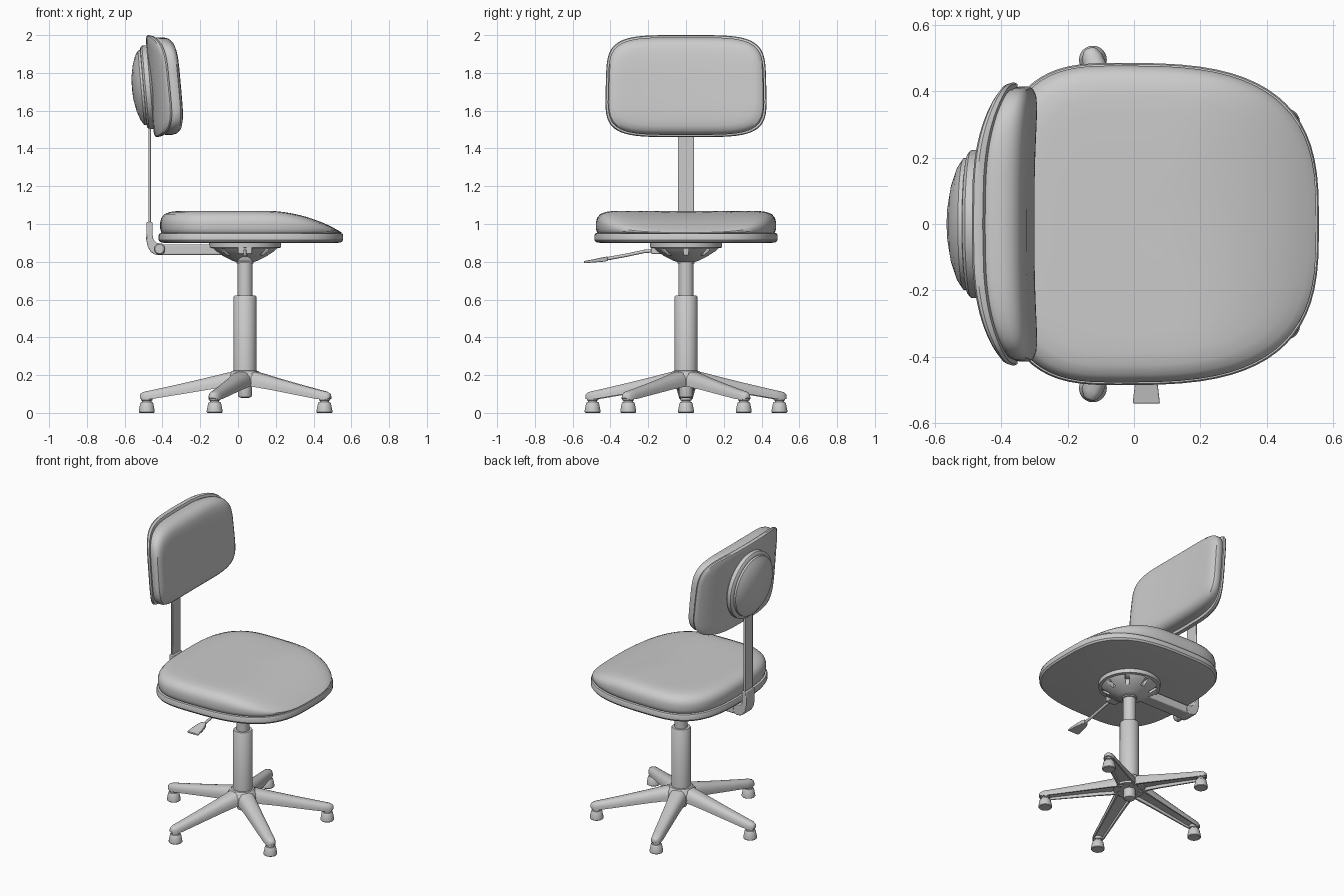
import bpy, bmesh
from math import sin, cos, pi, radians
from mathutils import Matrix, Vector

if "Cube" in bpy.data.objects:
    bpy.data.objects.remove(bpy.data.objects["Cube"])

CX = 0.037  # column centre in x


def make(name, bm, angle=35):
    bmesh.ops.recalc_face_normals(bm, faces=bm.faces)
    me = bpy.data.meshes.new(name)
    bm.to_mesh(me)
    bm.free()
    ob = bpy.data.objects.new(name, me)
    bpy.context.collection.objects.link(ob)
    bpy.ops.object.select_all(action='DESELECT')
    ob.select_set(True)
    bpy.context.view_layer.objects.active = ob
    bpy.ops.object.shade_smooth_by_angle(angle=radians(angle))
    return ob


def loft(name, rings, angle=35):
    """Skin closed rings of equal point count and cap both ends."""
    bm = bmesh.new()
    vs = [[bm.verts.new(p) for p in r] for r in rings]
    n = len(vs[0])
    for a, b in zip(vs, vs[1:]):
        for i in range(n):
            bm.faces.new((a[i], a[(i + 1) % n], b[(i + 1) % n], b[i]))
    bm.faces.new(vs[0])
    bm.faces.new(vs[-1])
    return make(name, bm, angle)


def lathe(name, profile, x=CX, y=0, n=32, angle=35):
    return loft(name, [[(x + r * cos(2 * pi * i / n), y + r * sin(2 * pi * i / n), z)
                        for i in range(n)] for r, z in profile], angle)


def prism(name, profile, y0, y1):
    return loft(name, [[(x, y, z) for x, z in profile] for y in (y0, y1)])


def superellipse(a0, a1, b, p, n=72):
    """Outline with separate negative/positive half lengths in u."""
    pts = []
    for i in range(n):
        c, s = cos(2 * pi * i / n), sin(2 * pi * i / n)
        u = abs(c) ** (2 / p) * (a1 if c > 0 else -a0)
        v = abs(s) ** (2 / p) * (b if s > 0 else -b)
        pts.append((u, v))
    return pts


def bevel(ob, w, seg=2):
    m = ob.modifiers.new("bevel", 'BEVEL')
    m.width, m.segments, m.limit_method = w, seg, 'ANGLE'


# Seat: flat shell with lip, cushion with a drooping front edge
def seat_ring(inset, z, s=1):
    ring = []
    for u, v in superellipse((.37 - inset) * s, (.607 - inset) * s, (.485 - inset) * s, 3):
        x = u - .05
        k = max(0, (z - .95) / .12)
        ring.append((x, v, z - .095 * k * (max(0, x - .14) / .38) ** 2))
    return ring


loft("seat_shell", [seat_ring(*r) for r in (
    (.03, .90), (.008, .904), (0, .915), (0, .94), (.004, .95), (.02, .953))])
loft("seat_cushion", [seat_ring(*r) for r in (
    (.03, .94), (.014, .955), (.008, .975), (.008, 1.01), (.014, 1.032), (.03, 1.052),
    (.06, 1.064), (.10, 1.069), (.10, 1.07, .85), (.10, 1.07, .6), (.10, 1.07, .3), (.10, 1.07, .03))])


# Backrest: wrapped shell, cushion and round rear cover
def back_ring(inset, w, s=1):
    ring = []
    for u, v in superellipse((.425 - inset) * s, (.425 - inset) * s, (.27 - inset) * s, 4.5):
        u *= 1 - .06 * v
        wrap = (abs(u) / .42) ** 3 * (.085 - .06 * min(1, max(0, w / .15)))
        ring.append((-.467 - .085 * v + wrap + w, u, 1.73 + v))
    return ring


loft("backrest_shell", [back_ring(*r) for r in (
    (.03, 0, .03), (.03, 0, .4), (.03, 0, .7), (.03, 0, .9), (.02, .0),
    (.004, .006), (0, .016), (.004, .034), (.02, .04))])
loft("backrest_cushion", [back_ring(*r) for r in (
    (.03, .03), (.018, .042), (.012, .06), (.012, .095), (.018, .118), (.035, .138),
    (.06, .148), (.09, .152), (.09, .155, .8), (.09, .156, .5), (.09, .156, .25), (.09, .156, .03))])
cover = lathe("backrest_cover", [(.2, .02), (.222, 0), (.222, -.025), (.212, -.034), (.2, -.036),
                                 (.198, -.048), (.17, -.066), (.12, -.083), (.06, -.094), (.004, -.097)],
              x=0, n=48)
cover.data.transform(Matrix.Translation((-.465, 0, 1.725)) @ Matrix.Rotation(radians(-5), 4, 'Y')
                     @ Matrix.Rotation(radians(90), 4, 'Y'))

# Back support: post, bent bracket, arm and pivot knob
post = prism("back_post", [(-.475, .9), (-.46, .9), (-.46, 1.6), (-.475, 1.6)], -.042, .042)
bevel(post, .004)
bracket = prism("back_bracket", [
    (-.484, 1.01), (-.486, .92), (-.478, .88), (-.462, .852), (-.44, .838), (-.41, .835),
    (-.388, .85), (-.385, .872), (-.40, .893), (-.43, .9), (-.447, .915), (-.452, .94),
    (-.452, 1.01)], -.047, .047)
bevel(bracket, .005)
arm = prism("support_arm", [(-.42, .837), (0, .837), (0, .892), (-.42, .892)], -.042, .042)
bevel(arm, .006)
knob = lathe("pivot_knob", [(.02, .03), (.02, .055), (.03, .056), (.03, .085), (.024, .092)], x=0, n=24)
knob.data.transform(Matrix.Translation((-.415, 0, .868)) @ Matrix.Rotation(radians(90), 4, 'X'))

# Under-seat housing with slots around the bowl
housing = lathe("seat_housing", [
    (.03, .80), (.05, .80), (.072, .808), (.115, .83), (.155, .855), (.172, .872),
    (.19, .875), (.192, .90), (.03, .90)], n=48)
bm = bmesh.new()
for i in range(8):
    if i != 4:
        m = (Matrix.Translation((CX, 0, 0)) @ Matrix.Rotation(i * pi / 4, 4, 'Z')
             @ Matrix.Translation((.15, 0, .853)) @ Matrix.Diagonal((.07, .026, .036, 1)))
        bmesh.ops.create_cube(bm, size=1, matrix=m)
cutter = make("slot_cutter", bm)
cutter.hide_render = True
cutter.hide_set(True)
cut = housing.modifiers.new("slots", 'BOOLEAN')
cut.operation, cut.object, cut.solver = 'DIFFERENCE', cutter, 'EXACT'

# Height lever: block, rod and flared paddle
block = prism("lever_block", [(.0, .842), (.074, .842), (.074, .885), (0, .885)], -.185, -.1)
bevel(block, .005)
path = [(-.15, .86), (-.22, .855), (-.33, .832), (-.43, .814)]
loft("lever_rod", [[(CX + .009 * cos(a * pi / 6), y, z + .009 * sin(a * pi / 6))
                    for a in range(12)] for y, z in path])
paddle = loft("lever_paddle", [[(CX - w, y, z - t), (CX + w, y, z - t), (CX + w, y, z + t), (CX - w, y, z + t)]
                               for y, w, z, t in ((-.415, .014, .816, .012), (-.44, .025, .812, .012),
                                                  (-.48, .034, .806, .009), (-.54, .041, .798, .006))])
bevel(paddle, .003)

# Gas column
lathe("column_upper", [(.04, .6), (.04, .79), (.046, .792), (.046, .81)])
lathe("column_lower", [(.06, .18), (.06, .615), (.056, .621), (.03, .621)])
lathe("column_spigot", [(.02, .08), (.034, .084), (.037, .092), (.037, .16)])

# Star base: hub, five hollow legs, five glides
lathe("base_hub", [(.04, .145), (.098, .145), (.1, .16), (.09, .2), (.07, .222), (.05, .226)])
LEG = [(.03, .062, .226, .142, .02), (.10, .054, .213, .137, .02), (.2, .048, .188, .122, .02),
       (.35, .041, .153, .097, .018), (.49, .035, .122, .074, .014), (.53, .031, .114, .071, .004),
       (.55, .021, .105, .073, .002), (.557, .01, .097, .078, .001)]


def leg_ring(r, w, zt, zb, d, rot):
    h = zt - zb
    half = [(w, zb), (w, zb + .35 * h), (w * .88, zb + .68 * h), (w * .62, zb + .9 * h), (w * .3, zt - .02 * h)]
    sec = half + [(-a, b) for a, b in reversed(half)]
    sec += [(-w * .78, zb), (-w * .74, zb + d), (w * .74, zb + d), (w * .78, zb)]
    return [rot @ Vector((r, a, b)) for a, b in sec]


for i in range(5):
    ang = pi + i * 2 * pi / 5
    rot = Matrix.Translation((CX, 0, 0)) @ Matrix.Rotation(ang, 4, 'Z')
    loft(f"base_leg_{i + 1}", [leg_ring(*s, rot) for s in LEG], 40)
    lathe(f"foot_glide_{i + 1}", [(.038, 0), (.042, .004), (.042, .012), (.034, .052), (.03, .057),
                                  (.024, .058), (.024, .066), (.03, .067), (.03, .085)],
          CX + .52 * cos(ang), .52 * sin(ang), 24)
